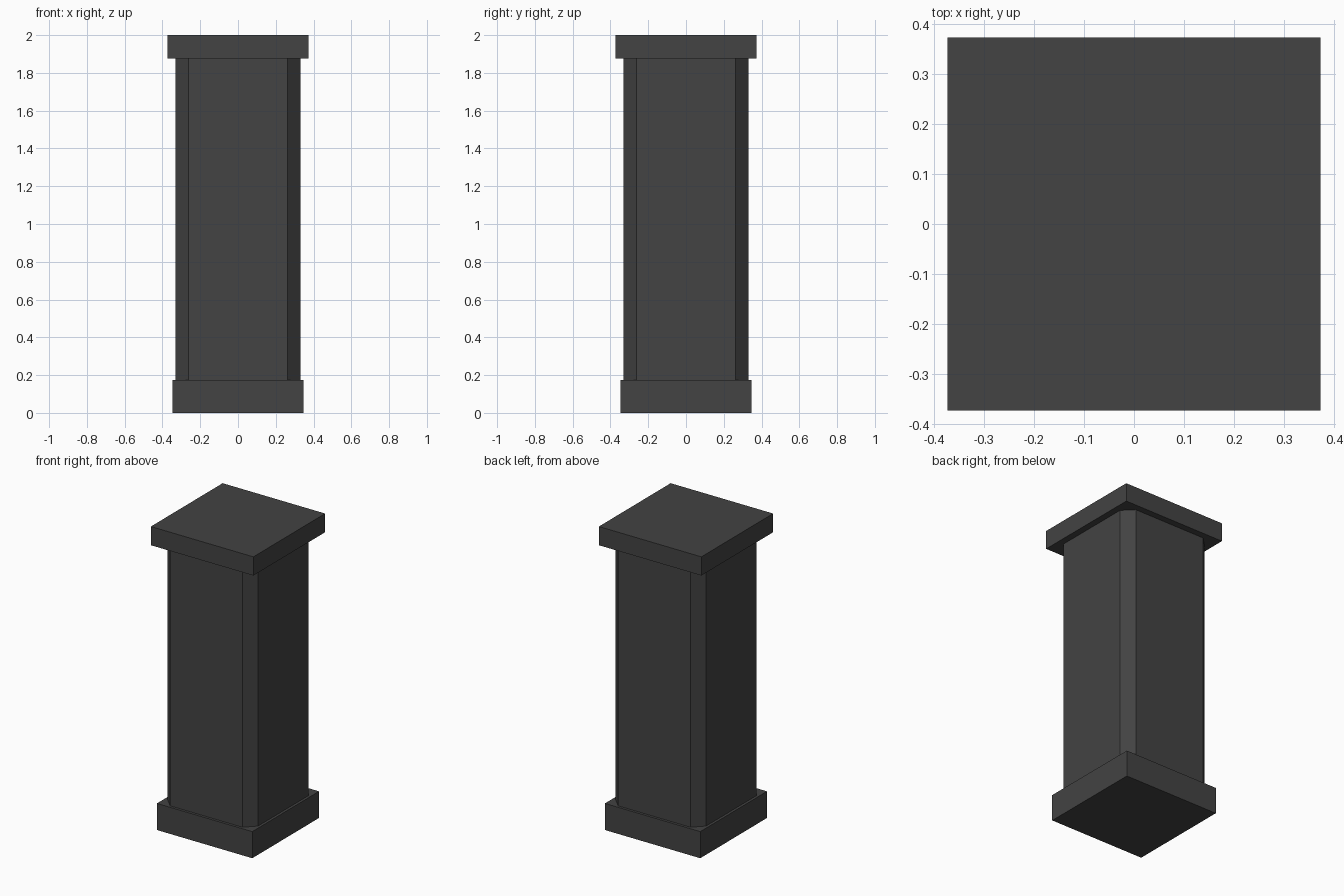
import bpy
import bmesh

default = bpy.data.objects.get("Cube")
if default:
    bpy.data.objects.remove(default, do_unlink=True)

# One dark stone colour for the whole pillar
stone = bpy.data.materials.new("dark_grey")
stone.use_nodes = True
colour = (0.056, 0.056, 0.056, 1)
stone.diffuse_color = colour
stone.node_tree.nodes["Principled BSDF"].inputs["Base Color"].default_value = colour


def block(name, half, bottom, top, chamfer=0):
    """Square block, optionally with chamfered vertical edges."""
    bm = bmesh.new()
    bmesh.ops.create_cube(bm, size=1)
    for v in bm.verts:
        v.co.x *= 2 * half
        v.co.y *= 2 * half
        v.co.z = top if v.co.z > 0 else bottom
    if chamfer:
        upright = [e for e in bm.edges
                   if abs(e.verts[0].co.z - e.verts[1].co.z) > 0.01]
        bmesh.ops.bevel(bm, geom=upright, offset=chamfer,
                        offset_type='OFFSET', segments=1, affect='EDGES')
    mesh = bpy.data.meshes.new(name)
    bm.to_mesh(mesh)
    bm.free()
    mesh.materials.append(stone)
    obj = bpy.data.objects.new(name, mesh)
    bpy.context.collection.objects.link(obj)
    return obj


# Plinth, chamfered shaft and overhanging cap
block("base", 0.347, 0, 0.175)
block("shaft", 0.33, 0.175, 1.877, chamfer=0.067)
block("cap", 0.373, 1.877, 2)
